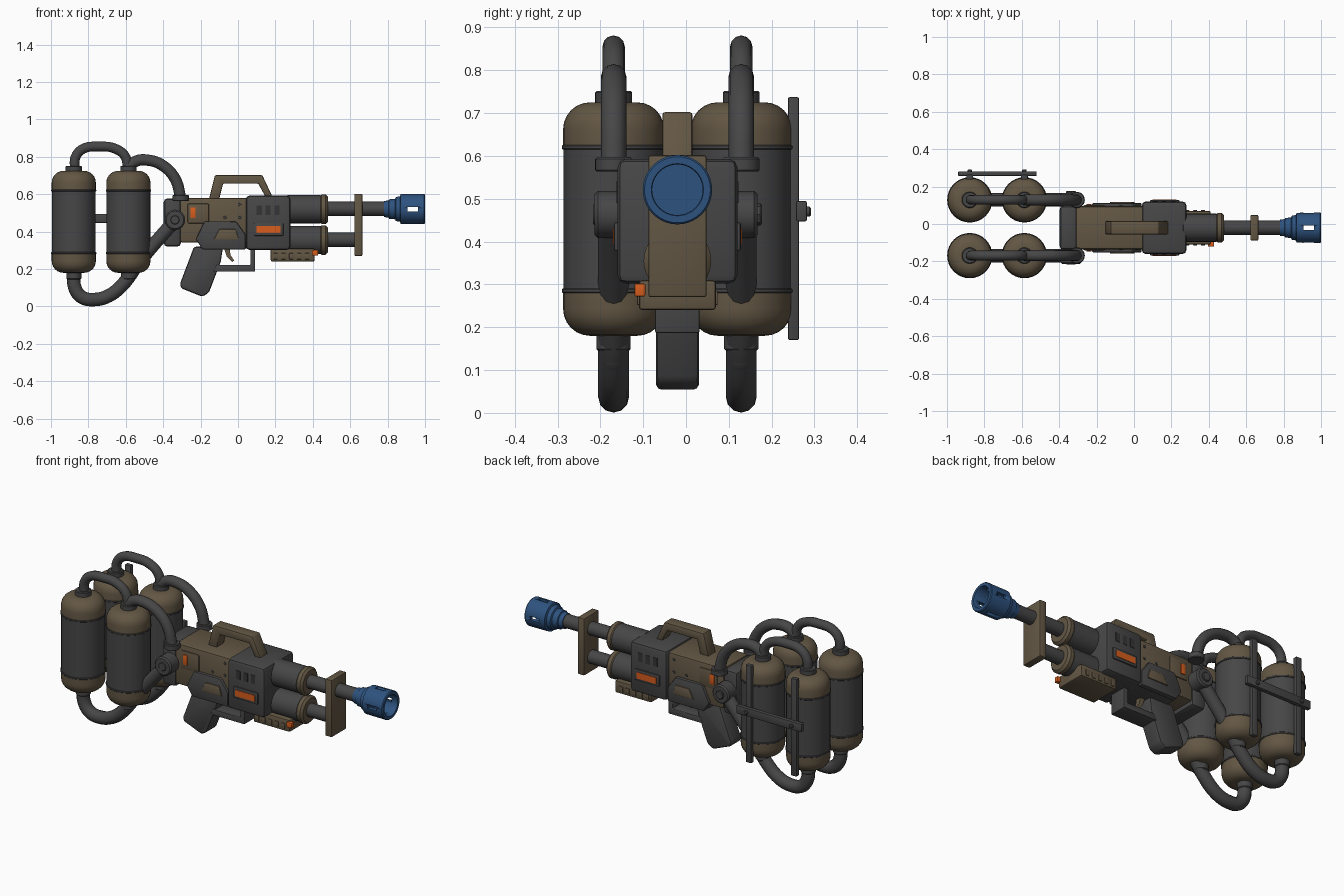
import bpy, bmesh, math
from mathutils import Matrix, Vector

if "Cube" in bpy.data.objects:
    bpy.data.objects.remove(bpy.data.objects["Cube"])

GY = -0.02  # centre plane of the gun and tanks


def mat(name, c):
    m = bpy.data.materials.new(name)
    m.diffuse_color = (*c, 1)
    m.use_nodes = True
    m.node_tree.nodes["Principled BSDF"].inputs["Base Color"].default_value = m.diffuse_color
    return m


DARK = mat("dark grey", (0.062, 0.062, 0.062))
BLACK = mat("shadow grey", (0.035, 0.035, 0.035))
BROWN = mat("olive brown", (0.125, 0.095, 0.058))
BLUE = mat("steel blue", (0.027, 0.085, 0.21))
ORANGE = mat("orange", (0.68, 0.11, 0.012))


def finish(ob, material, angle=35):
    ob.data.materials.clear()
    ob.data.materials.append(material)
    bpy.ops.object.select_all(action='DESELECT')
    ob.select_set(True)
    bpy.context.view_layer.objects.active = ob
    bpy.ops.object.shade_smooth_by_angle(angle=math.radians(angle))
    return ob


def from_bm(name, bm, material, bevel=0, angle=35):
    bmesh.ops.recalc_face_normals(bm, faces=bm.faces)
    if bevel:
        es = [e for e in bm.edges if e.calc_face_angle(0) > 0.3]
        bmesh.ops.bevel(bm, geom=es, offset=bevel, segments=2, profile=0.5,
                        affect='EDGES', clamp_overlap=True)
    me = bpy.data.meshes.new(name)
    bm.to_mesh(me)
    bm.free()
    ob = bpy.data.objects.new(name, me)
    bpy.context.collection.objects.link(ob)
    return finish(ob, material, angle)


def prism(name, pts, y0, y1, material, bevel=0):
    """Extrude an xz outline between two y values."""
    bm = bmesh.new()
    f = bm.faces.new([bm.verts.new((x, y0, z)) for x, z in pts])
    r = bmesh.ops.extrude_face_region(bm, geom=[f])
    vs = [v for v in r['geom'] if isinstance(v, bmesh.types.BMVert)]
    bmesh.ops.translate(bm, verts=vs, vec=(0, y1 - y0, 0))
    return from_bm(name, bm, material, bevel)


def box(name, x, y, z, material, bevel=0):
    pts = [(x[0], z[0]), (x[1], z[0]), (x[1], z[1]), (x[0], z[1])]
    return prism(name, pts, y[0], y[1], material, bevel)


def lathe(name, prof, loc, material, axis='z', n=32):
    """Spin a (radius, distance) profile about an axis."""
    bm = bmesh.new()
    rings = []
    for r, t in prof:
        if r == 0:
            rings.append([bm.verts.new((0, 0, t))] * n)
        else:
            rings.append([bm.verts.new((r * math.cos(a), r * math.sin(a), t))
                          for a in (2 * math.pi * i / n for i in range(n))])
    for A, B in zip(rings, rings[1:]):
        for i in range(n):
            j = (i + 1) % n
            vs = list(dict.fromkeys([A[i], A[j], B[j], B[i]]))
            if len(vs) > 2:
                bm.faces.new(vs)
    if axis == 'x':
        bm.transform(Matrix.Rotation(math.pi / 2, 4, 'Y'))
    if axis == 'y':
        bm.transform(Matrix.Rotation(-math.pi / 2, 4, 'X'))
    bm.transform(Matrix.Translation(Vector(loc)))
    return from_bm(name, bm, material)


def rod(name, r, t0, t1, loc, material, axis='x', n=32, c=0.004):
    prof = [(0, t0), (r - c, t0), (r, t0 + c), (r, t1 - c), (r - c, t1), (0, t1)]
    return lathe(name, prof, loc, material, axis, n)


def hose(name, pts, y, r):
    cu = bpy.data.curves.new(name, 'CURVE')
    cu.dimensions = '3D'
    cu.bevel_depth, cu.bevel_resolution, cu.resolution_u = r, 4, 6
    cu.use_fill_caps = True
    sp = cu.splines.new('BEZIER')
    sp.bezier_points.add(len(pts) - 1)
    for p, (x, z) in zip(sp.bezier_points, pts):
        p.co = (x, y, z)
        p.handle_left_type = p.handle_right_type = 'AUTO'
    ob = bpy.data.objects.new(name, cu)
    bpy.context.collection.objects.link(ob)
    bpy.ops.object.select_all(action='DESELECT')
    ob.select_set(True)
    bpy.context.view_layer.objects.active = ob
    bpy.ops.object.convert(target='MESH')
    return finish(bpy.context.object, DARK, 50)


# Tanks, caps and hoses, one row on each side
TANKS = (-0.878, -0.586)
for s, side in ((-1, "front"), (1, "back")):
    y = GY + s * 0.149
    for i, x in enumerate(TANKS):
        tag = f"{side}_{i}"
        rod("tank_body_" + tag, 0.117, 0.28, 0.63, (x, y, 0), DARK, 'z', c=0.001)
        for z0, d in ((0.62, 1), (0.285, -1)):
            rod("tank_rim_" + tag, 0.121, z0 - 0.005, z0 + 0.005, (x, y, 0), DARK, 'z', c=0.002)
            arc = [(0.055 + 0.063 * math.cos(a), z0 + d * (0.042 + 0.063 * math.sin(a)))
                   for a in (math.pi / 12 * k for k in range(7))]
            lathe("tank_cap_" + tag, [(0, z0), (0.118, z0)] + arc + [(0, z0 + d * 0.105)],
                  (x, y, 0), BROWN)
        rod("tank_neck_" + tag, 0.043, 0.715, 0.752, (x, y, 0), DARK, 'z')
        rod("tank_outlet_" + tag, 0.04, 0.145, 0.19, (x, y, 0), DARK, 'z')
    hose("linking_hose_" + side, [(-0.874, 0.74), (-0.868, 0.8), (-0.83, 0.842), (-0.74, 0.855),
         (-0.66, 0.845), (-0.605, 0.805), (-0.588, 0.74)], y, 0.026)
    hose("upper_hose_" + side, [(-0.586, 0.74), (-0.55, 0.775), (-0.48, 0.782), (-0.40, 0.752),
         (-0.335, 0.68), (-0.306, 0.58)], y, 0.03)
    hose("lower_hose_" + side, [(-0.878, 0.18), (-0.872, 0.1), (-0.835, 0.05), (-0.77, 0.037),
         (-0.69, 0.058), (-0.61, 0.125), (-0.53, 0.235), (-0.46, 0.32), (-0.337, 0.46)], y, 0.036)
    hose("tank_feed_" + side, [(-0.586, 0.18), (-0.595, 0.14), (-0.63, 0.105)], y, 0.034)
    rod("hose_ring_" + side, 0.043, 0.563, 0.597, (-0.306, y, 0), DARK, 'z')
    rod("hose_joint_" + side, 0.055, -0.045, 0.038, (-0.337, y, 0.463), DARK, 'y', 16, 0.008)
    rod("joint_bolt_" + side, 0.026, -0.048, 0.048, (-0.337, y, 0.463), DARK, 'y', 8)

# Rack behind the rear tanks
for x in TANKS:
    box("rack_upright", (x - 0.018, x + 0.018), (0.238, 0.264), (0.17, 0.737), DARK, 0.004)
    rod("rack_bolt", 0.012, 0.27, 0.292, (x, 0, 0.47), DARK, 'y', 12)
box("rack_crossbar", (-0.94, -0.52), (0.257, 0.282), (0.447, 0.495), DARK, 0.004)


def wide(h):
    return (GY - h, GY + h)


# Receiver and middle housing
box("rear_plate", (-0.397, -0.305), wide(0.118), (0.32, 0.578), DARK, 0.02)
prism("receiver", [(-0.31, 0.342), (0.06, 0.342), (0.06, 0.58), (-0.31, 0.58)],
      *wide(0.115), BROWN, 0.012)
box("housing", (0.042, 0.28), wide(0.14), (0.302, 0.593), DARK, 0.02)
prism("carry_handle_front", [(-0.155, 0.575), (-0.123, 0.702), (0.13, 0.702), (0.185, 0.585),
      (0.148, 0.585), (0.108, 0.657), (-0.08, 0.657), (-0.1, 0.575)], *wide(0.035), BROWN, 0.006)

# Details on both sides of the gun
for s, side in ((-1, "front"), (1, "back")):
    def out(a, b):
        return (GY + s * a, GY + s * b)
    prism("grip_cover_" + side, [(-0.18, 0.455), (-0.01, 0.455), (0.04, 0.385), (0.04, 0.305),
          (-0.19, 0.305), (-0.225, 0.36)], *out(0.10, 0.132), DARK, 0.006)
    prism("grip_badge_" + side, [(-0.13, 0.357), (0.005, 0.357), (-0.012, 0.413), (-0.1, 0.413)],
          *out(0.125, 0.138), BROWN, 0.004)
    box("lamp_frame_" + side, (-0.27, -0.155), out(0.1, 0.121), (0.445, 0.55), BROWN, 0.006)
    box("lamp_" + side, (-0.254, -0.226), out(0.115, 0.126), (0.472, 0.53), ORANGE, 0.002)
    box("display_frame_" + side, (0.085, 0.243), out(0.13, 0.148), (0.378, 0.445), DARK, 0.005)
    box("display_" + side, (0.1, 0.226), out(0.145, 0.151), (0.393, 0.43), ORANGE)
    for k in range(3):
        x = 0.1 + 0.048 * k
        box("vent_" + side, (x, x + 0.027), out(0.137, 0.142), (0.49, 0.54), BLACK)
    for x, z in ((-0.07, 0.475), (0.01, 0.545), (0.01, 0.475)):
        rod("screw_" + side, 0.008, -0.003, 0.003, (x, GY + s * 0.116, z), DARK, 'y', 10, 0.001)

# Grip, trigger and guard
prism("grip_block", [(-0.2, 0.31), (0.09, 0.31), (0.09, 0.36), (-0.2, 0.36)], *wide(0.1), DARK, 0.006)
prism("grip", [(-0.235, 0.32), (-0.08, 0.32), (-0.092, 0.24), (-0.155, 0.075), (-0.19, 0.052),
      (-0.305, 0.098), (-0.31, 0.122)], *wide(0.05), DARK, 0.012)
prism("trigger", [(-0.075, 0.31), (-0.045, 0.31), (-0.04, 0.275), (-0.02, 0.245), (-0.032, 0.238),
      (-0.06, 0.268)], *wide(0.016), BROWN)
prism("trigger_guard", [(-0.13, 0.187), (0.092, 0.187), (0.092, 0.32), (0.066, 0.32),
      (0.066, 0.222), (-0.115, 0.222)], *wide(0.052), DARK, 0.004)

# Two barrels with shrouds and collars
UP, LOW = 0.52, 0.355
for tag, z, end in (("upper", UP, 0.8), ("lower", LOW, 0.64)):
    rod("shroud_" + tag, 0.075, 0.26, 0.445, (0, GY, z), DARK)
    rod("collar_" + tag, 0.079, 0.435, 0.48, (0, GY, z), BROWN, c=0.012)
    rod("barrel_" + tag, 0.038, 0.47, end, (0, GY, z + 0.002), DARK)
box("barrel_brace", (0.622, 0.665), wide(0.068), (0.27, 0.602), BROWN, 0.006)

# Under-barrel pack with ribs and a lamp
box("lower_pack", (0.175, 0.41), wide(0.09), (0.24, 0.31), BROWN, 0.008)
for k in range(5):
    x = 0.19 + 0.042 * k
    box("pack_rib", (x, x + 0.022), wide(0.094), (0.252, 0.285), BROWN, 0.002)
box("pack_lamp", (0.395, 0.428), (-0.12, -0.095), (0.272, 0.302), ORANGE, 0.003)

# Nozzle: hollow cup with slots cut through its wall
nozzle = lathe("nozzle", [(0, 0.78), (0.043, 0.78), (0.046, 0.805), (0.052, 0.808), (0.055, 0.84),
               (0.064, 0.844), (0.068, 0.866), (0.08, 0.87), (0.081, 0.995), (0.077, 1.0),
               (0.061, 1.0), (0.059, 0.995), (0.059, 0.88), (0, 0.88)],
               (0, GY, UP + 0.001), BLUE, 'x', 40)
for i, (hy, hz) in enumerate(((0.12, 0.011), (0.011, 0.12))):
    c = box("slot_cutter", (0.905, 0.962), wide(hy), (UP - hz, UP + hz), BLUE)
    c.hide_render = True
    c.hide_set(True)
    m = nozzle.modifiers.new("slots", 'BOOLEAN')
    m.operation, m.solver, m.object = 'DIFFERENCE', 'EXACT', c
